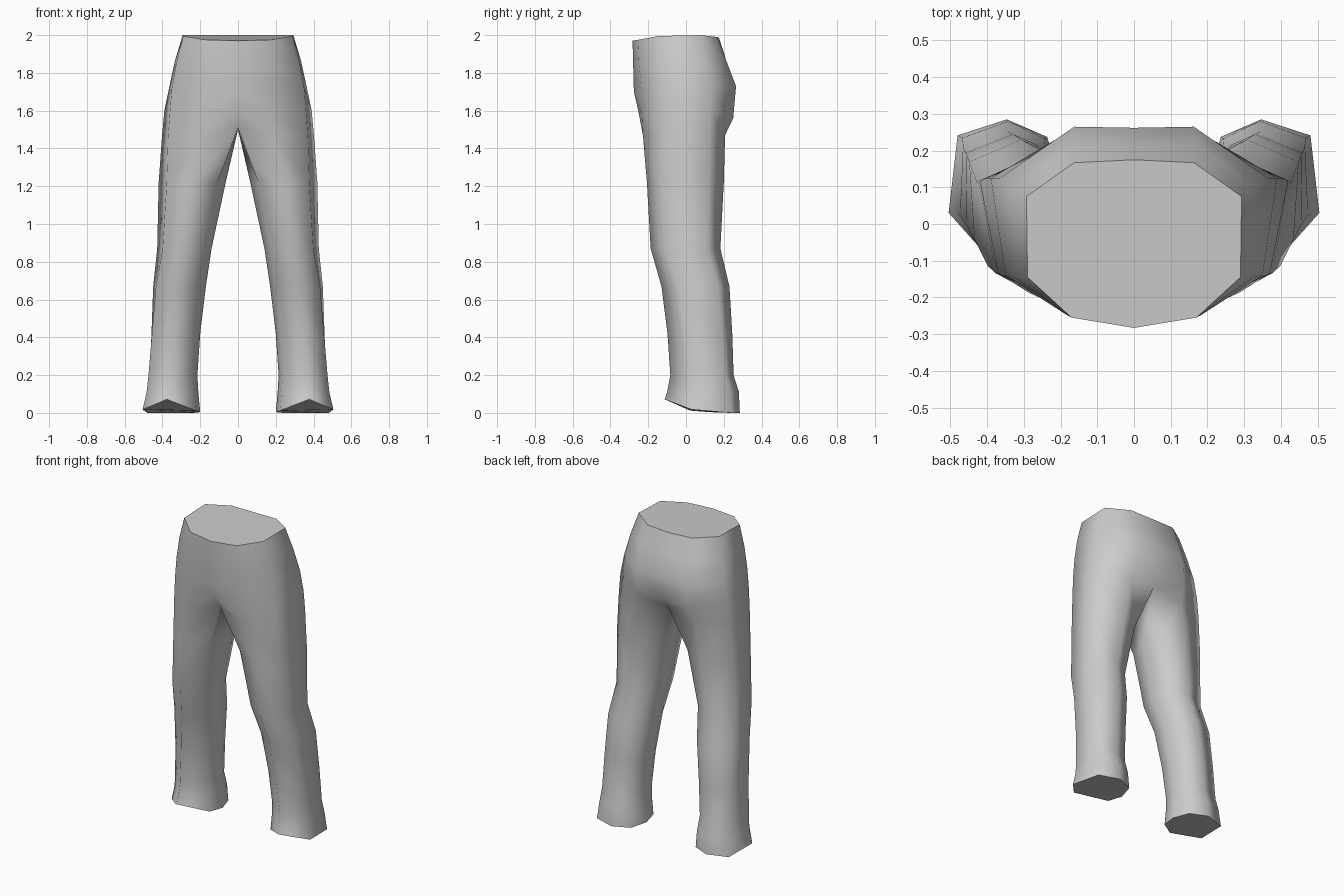
import bpy, bmesh
from mathutils import Vector

cube = bpy.data.objects.get("Cube")
if cube:
    bpy.data.objects.remove(cube, do_unlink=True)

cloth = bpy.data.materials.new("grey cloth")
cloth.use_nodes = True
GREY = (0.6, 0.6, 0.6, 1)
cloth.diffuse_color = GREY
cloth.node_tree.nodes["Principled BSDF"].inputs["Base Color"].default_value = GREY

# Hip half-rings: centre front, front, side front, side back, back, centre back
hips = [
    [(0, -.283, 1.97), (.17, -.255, 1.975), (.29, -.145, 1.995),
     (.293, .075, 2), (.163, .167, 1.99), (0, .175, 1.985)],
    [(0, -.28, 1.85), (.18, -.25, 1.86), (.325, -.145, 1.86),
     (.335, .1, 1.86), (.168, .215, 1.86), (0, .215, 1.86)],
    [(0, -.276, 1.7), (.15, -.237, 1.72), (.35, -.14, 1.72),
     (.365, .125, 1.72), (.163, .265, 1.73), (0, .262, 1.73)],
    [(0, -.255, 1.61), (.16, -.235, 1.6), (.36, -.14, 1.6),
     (.39, .125, 1.6), (.18, .25, 1.56), (0, .235, 1.57)],
    [(0, -.19, 1.51), (.18, -.228, 1.47), (.37, -.135, 1.47),
     (.402, .125, 1.47), (.2, .207, 1.47), (0, .19, 1.51)],
]
CROTCH = (0, 0, 1.5)

# Leg outline in a unit box (inner to outer, front to back), thigh and hem
thigh = [(.5, 0), (.88, .18), (1, .8), (.48, 1), (.1, .82), (0, .5), (.12, .18)]
hem = [(.58, 0), (1, .36), (.92, .89), (.48, 1), (.12, .88), (0, .6), (.07, .34)]
# height, inner x, outer x, front y, back y, blend towards hem
legs = [
    (1.22, .065, .42, -.207, .2, 0),
    (.87, .14, .43, -.187, .182, .1),
    (.67, .17, .457, -.13, .23, .35),
    (.42, .2, .47, -.098, .245, .55),
    (.2, .215, .482, -.083, .252, .75),
    (.11, .21, .487, -.1, .28, .9),
    (0, .2, .505, -.113, .285, 1),
]
hem_lift = [.072, .018, 0, 0, 0, .004, .012]


def leg_ring(z, x0, x1, y0, y1, t):
    ring = []
    for a, b, lift in zip(thigh, hem, hem_lift):
        u, v = Vector(a).lerp(Vector(b), t)
        ring.append((x0 + (x1 - x0) * u, y0 + (y1 - y0) * v, z + (lift if t == 1 else 0)))
    return ring


def bridge(bm, upper, lower, closed):
    n = len(upper)
    for i in range(n if closed else n - 1):
        j = (i + 1) % n
        bm.faces.new((upper[i], lower[i], lower[j], upper[j]))


bm = bmesh.new()
for side in (1, -1):
    def verts(points):
        return [bm.verts.new((side * x, y, z)) for x, y, z in points]

    # Hips
    rings = [verts(r) for r in hips]
    for a, b in zip(rings, rings[1:]):
        bridge(bm, a, b, False)

    # Leg, starting from the hip opening and the crotch point
    last = rings[-1]
    loop = last[1:] + verts([CROTCH]) + last[:1]
    for spec in legs:
        ring = verts(leg_ring(*spec))
        bridge(bm, loop, ring, True)
        loop = ring

# Join the halves, then close waist and hems with flat caps
bmesh.ops.remove_doubles(bm, verts=bm.verts, dist=.0005)
for f in bm.faces:
    f.smooth = True
caps = bmesh.ops.holes_fill(bm, edges=bm.edges, sides=0)["faces"]
for f in caps:
    f.smooth = False
bmesh.ops.recalc_face_normals(bm, faces=bm.faces)

mesh = bpy.data.meshes.new("trousers")
bm.to_mesh(mesh)
bm.free()
mesh.materials.append(cloth)
trousers = bpy.data.objects.new("trousers", mesh)
bpy.context.collection.objects.link(trousers)
